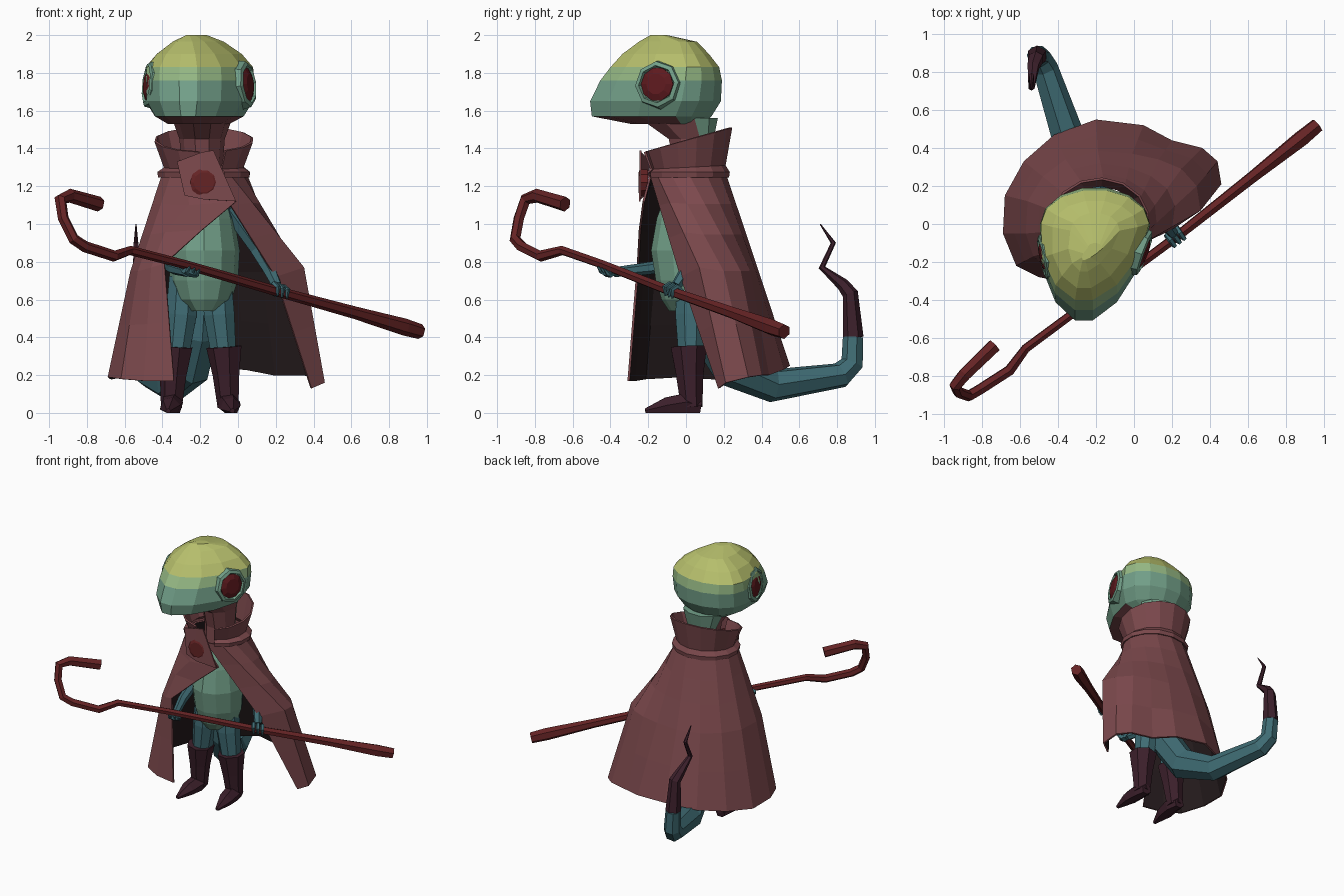
import bpy, bmesh, math
from mathutils import Vector as V

if "Cube" in bpy.data.objects:
    bpy.data.objects.remove(bpy.data.objects["Cube"])

CX = -0.19  # centre line of the figure


def colour(name, r, g, b):
    m = bpy.data.materials.new(name)
    m.diffuse_color = (r, g, b, 1)
    m.use_nodes = True
    m.node_tree.nodes["Principled BSDF"].inputs["Base Color"].default_value = m.diffuse_color
    return m


YELLOW = colour("yellow green", 0.47, 0.52, 0.15)
GREEN = colour("light green", 0.30, 0.48, 0.23)
SAGE = colour("sage green", 0.17, 0.35, 0.25)
TEAL = colour("teal", 0.05, 0.15, 0.175)
CAPE = colour("cape maroon", 0.20, 0.066, 0.073)
LINING = colour("cape lining", 0.018, 0.011, 0.012)
WOOD = colour("staff red", 0.13, 0.017, 0.018)
RED = colour("eye red", 0.11, 0.010, 0.013)
BOOT = colour("boot purple", 0.045, 0.014, 0.024)


def make(name, verts, faces, mats, rule=None, closed=True):
    me = bpy.data.meshes.new(name)
    me.from_pydata([tuple(v) for v in verts], [], faces)
    if closed:
        bm = bmesh.new()
        bm.from_mesh(me)
        bmesh.ops.recalc_face_normals(bm, faces=bm.faces)
        bm.to_mesh(me)
        bm.free()
    for m in mats:
        me.materials.append(m)
    if rule:
        for p in me.polygons:
            p.material_index = rule(p.center, p.normal)
    ob = bpy.data.objects.new(name, me)
    bpy.context.collection.objects.link(ob)
    return ob


def rings(name, loops, mats, rule=None):
    """Skin a list of equal closed loops and cap both ends."""
    n = len(loops[0])
    faces = [(i * n + j, i * n + (j + 1) % n, (i + 1) * n + (j + 1) % n, (i + 1) * n + j)
             for i in range(len(loops) - 1) for j in range(n)]
    faces += [tuple(range(n)), tuple(range((len(loops) - 1) * n, len(loops) * n))]
    return make(name, [v for l in loops for v in l], faces, mats, rule)


def tube(name, pts, mats, sides=6, rule=None, axis=None, floor=None):
    """Tapered tube through (x, y, z, radius) points."""
    P = [V(p[:3]) for p in pts]
    loops, up, last = [], None, None
    for i, p in enumerate(P):
        if axis:
            t = V(axis).normalized()
        else:
            t = V()
            if i:
                t += (p - P[i - 1]).normalized()
            if i < len(P) - 1:
                t += (P[i + 1] - p).normalized()
            t.normalize()
        if up is None:
            up = t.cross(V((0.31, 0.2, 0.93)) if abs(t.z) < 0.8 else V((0, 1, 0))).normalized()
        else:
            up = last.rotation_difference(t) @ up
        last = t
        side = t.cross(up)
        loop = [p + pts[i][3] * (up * math.cos(a) + side * math.sin(a))
                for a in [math.tau * (k + 0.5) / sides for k in range(sides)]]
        if floor is not None:
            for v in loop:
                v.z = max(v.z, floor)
        loops.append(loop)
    return rings(name, loops, mats, rule)


def stack(name, rows, cx, mats, rule=None, skew=0, power=1.0, n=14):
    """Egg-shaped level rings from (z, half width, front y, back y)."""
    loops = []
    for z, w, yf, yb in rows:
        yc = 0.7 * yb + 0.3 * yf
        loop = []
        for k in range(n):
            a = math.tau * k / n
            c, s = math.cos(a), math.sin(a)
            if s < 0:
                x = w * math.copysign(abs(c) ** power, c) + skew * s
                y = yc + (yc - yf) * s
            else:
                x, y = w * c, yc + (yb - yc) * s
            loop.append(V((cx + x, y, z)))
        loops.append(loop)
    return rings(name, loops, mats, rule)


# head: wide egg tapering to the snout, coloured in bands by height
stack("head", [(1.53, .16, -.30, .09), (1.57, .235, -.51, .14), (1.65, .285, -.52, .19),
               (1.76, .29, -.465, .195), (1.83, .285, -.41, .18), (1.90, .225, -.345, .125),
               (1.965, .13, -.255, .06), (2.0, .04, -.19, -.10)],
      -0.205, [YELLOW, GREEN, SAGE, CAPE],
      lambda c, n: 3 if n.z < -.9 else 0 if c.z > 1.835 else 1 if c.z > 1.76 else 2,
      skew=.06, power=1.2)

# eyes: raised octagonal socket rims with a red eye set in
for tag, c, d in (("right", V((.055, -.155, 1.74)), V((.93, -.34, .1))),
                  ("left", V((-.48, -.175, 1.74)), V((-.98, -.2, .1)))):
    d.normalize()
    at = lambda k, r: (*(c + d * k), r)
    tube("eye_socket_" + tag, [at(-.10, .14), at(0, .122), at(.008, .10), at(-.012, .092)],
         [SAGE], 8, axis=d)
    tube("eye_" + tag, [at(-.03, .09), at(-.004, .09), at(.012, .055)], [RED], 10, axis=d)

# neck and torso
stack("neck", [(1.15, .11, -.08, .13), (1.32, .11, -.07, .14), (1.45, .12, -.10, .15),
               (1.56, .16, -.26, .175)], CX, [CAPE, SAGE], lambda c, n: 0 if n.y < -.1 else 1, n=10)
stack("torso", [(.54, .08, -.09, .08), (.60, .145, -.13, .11), (.70, .18, -.16, .13),
                (.86, .19, -.185, .14), (1.03, .16, -.155, .13), (1.20, .115, -.09, .13)],
      CX + .01, [SAGE, TEAL], lambda c, n: 0 if n.y < -.2 or c.z < .58 else 1, n=12)

# legs and boots
for s, tag in ((-1, "left"), (1, "right")):
    X = lambda o: -.2 + s * o
    tube("leg_" + tag, [(X(.09), .03, .72, .08), (X(.10), .025, .52, .088),
                        (X(.125), .025, .30, .07)], [TEAL], 8)
    tube("boot_" + tag, [(X(.13), .015, .35, .098), (X(.14), .02, .2, .074),
                         (X(.15), .03, .03, .058)], [BOOT], 7, floor=0)
    tube("foot_" + tag, [(X(.15), .08, .03, .04), (X(.15), .0, .045, .062),
                         (X(.16), -.10, .03, .055), (X(.17), -.215, .01, .014)], [BOOT], 6, floor=0)

# tail with a dark crooked tip
tube("tail", [(CX, .07, .66, .08), (-.21, .13, .42, .11), (-.25, .24, .24, .11),
              (-.35, .46, .145, .09), (-.47, .82, .20, .07), (-.50, .88, .26, .062),
              (-.51, .885, .40, .055)], [TEAL], 7)
tube("tail_tip", [(-.51, .885, .40, .055), (-.515, .87, .63, .042), (-.53, .83, .68, .034),
                  (-.54, .72, .77, .018), (-.54, .78, .90, .014), (-.54, .71, 1.0, .003)],
     [BOOT], 6)

# crook staff
tube("staff", [(-.735, -.64, 1.105, .04), (-.89, -.79, 1.15, .037), (-.94, -.85, 1.13, .033),
               (-.925, -.885, 1.03, .029), (-.87, -.905, .92, .03), (-.81, -.87, .88, .03),
               (-.655, -.77, .83, .03), (-.57, -.655, .86, .025), (-.28, -.44, .785, .024),
               (.22, -.07, .64, .027), (.62, .245, .53, .033), (.88, .45, .455, .045),
               (.965, .52, .43, .04)], [WOOD], 6)

# arms, and hands with three fingers closing on the staff (left hand from below)
ALONG = V((.79, .58, -.23)).normalized()
OUT = V((.59, -.81, 0)).normalized()
UP = V((0, 0, 1))
for tag, arm, palm, grip, sweep in (
        ("right", [(-.05, .02, 1.08, .045), (.10, .05, .87, .042), (.17, .0, .75, .036),
                   (.205, -.05, .675, .028)], -OUT * .03, V((.22, -.07, .64)), (165, 95, 30, -50)),
        ("left", [(-.33, .02, 1.08, .045), (-.40, .03, .80, .042), (-.34, -.2, .765, .033),
                  (-.27, -.38, .745, .026)], -UP * .03, V((-.25, -.42, .775)),
         (190, 240, 290, 345))):
    tube("arm_" + tag, arm, [TEAL], 6)
    tube("palm_" + tag, [(*(grip + palm + ALONG * k), r)
                         for k, r in ((-.045, .018), (0, .027), (.045, .018))], [TEAL], 6)
    for f in (-1, 0, 1):
        path = []
        for deg, r in zip(sweep, (.016, .015, .014, .006)):
            a = math.radians(deg)
            q = grip + ALONG * .032 * f + .036 * (OUT * math.cos(a) + UP * math.sin(a))
            path.append((*q, r))
        tube("finger_%s_%d" % (tag, f + 2), path, [TEAL], 5)


def sheet(name, rows, mats, thick):
    """Open cloth grid, rows running downward, thickened inward."""
    n = len(rows[0])
    faces = [(i * n + j, (i + 1) * n + j, (i + 1) * n + j + 1, i * n + j + 1)
             for i in range(len(rows) - 1) for j in range(n - 1)]
    ob = make(name, [v for r in rows for v in r], faces, mats, closed=False)
    m = ob.modifiers.new("thickness", "SOLIDIFY")
    m.thickness, m.offset = thick, -1
    m.material_offset = len(mats) - 1


# cape: columns run from the right front edge round the back to the left front edge
hem = [V(p) for p in (
    (.39, .17, .13), (.46, .21, .16), (.44, .33, .19), (.36, .40, .20), (.20, .44, .20),
    (.05, .52, .23), (-.20, .55, .25), (-.42, .47, .22), (-.58, .33, .20), (-.68, .15, .18),
    (-.69, -.05, .19), (-.62, -.22, .18), (-.50, -.28, .17), (-.34, -.31, .17))]
mid = [V(p) for p in (
    (.20, -.03, .72), (.35, .07, .77), (.33, .20, .75), (.25, .29, .75), (.13, .34, .75),
    (-.01, .37, .75), (-.19, .385, .75), (-.36, .34, .75), (-.48, .25, .75), (-.56, .12, .75),
    (-.57, -.05, .75), (-.53, -.17, .75), (-.46, -.23, .77), (-.39, -.26, .79))]


def oval(a, rx, ry, z):
    return V((-.18 + rx * math.cos(a), .01 + ry * math.sin(a), z))


top = [oval(math.radians(-80 + 355 * k / 13), .23, .205, 1.26) for k in range(14)]
mix = lambda A, B, t: [a.lerp(b, t) for a, b in zip(A, B)]
chest, waist = mix(top, mid, .3), mix(top, mid, .62)
chest[-1] = V((-.01, -.23, 1.12))   # left flap laps over the chest
chest[-2] = V((-.26, -.225, 1.10))
waist[-1] = V((-.19, -.25, .97))
sheet("cape", [top, chest, waist, mid, mix(mid, hem, .5), hem], [CAPE, LINING], .012)

# lapel rising from the left flap to the throat
sheet("lapel", [[V((-.13, -.235, 1.39)), V((-.19, -.235, 1.38)), V((-.32, -.185, 1.33))],
                [V((-.01, -.24, 1.12)), V((-.18, -.24, 1.13)), V((-.28, -.22, 1.15))]],
      [CAPE], .01)

# flared standing collar with a lip where it meets the cape
angles = [math.radians(-64 + 328 * k / 13) for k in range(14)]
sheet("collar", [[oval(a, rx, ry, z + dz * math.sin(a)) for a in angles] for rx, ry, z, dz in (
    (.265, .235, 1.445, .065), (.215, .20, 1.30, .01), (.25, .222, 1.275, 0),
    (.245, .218, 1.245, 0))], [CAPE], .012)

# round brooch on the chest
tube("brooch", [(-.18, -.20, 1.22, .07), (-.18, -.243, 1.22, .075), (-.18, -.252, 1.22, .055)],
     [WOOD], 10, axis=(0, -1, 0))
